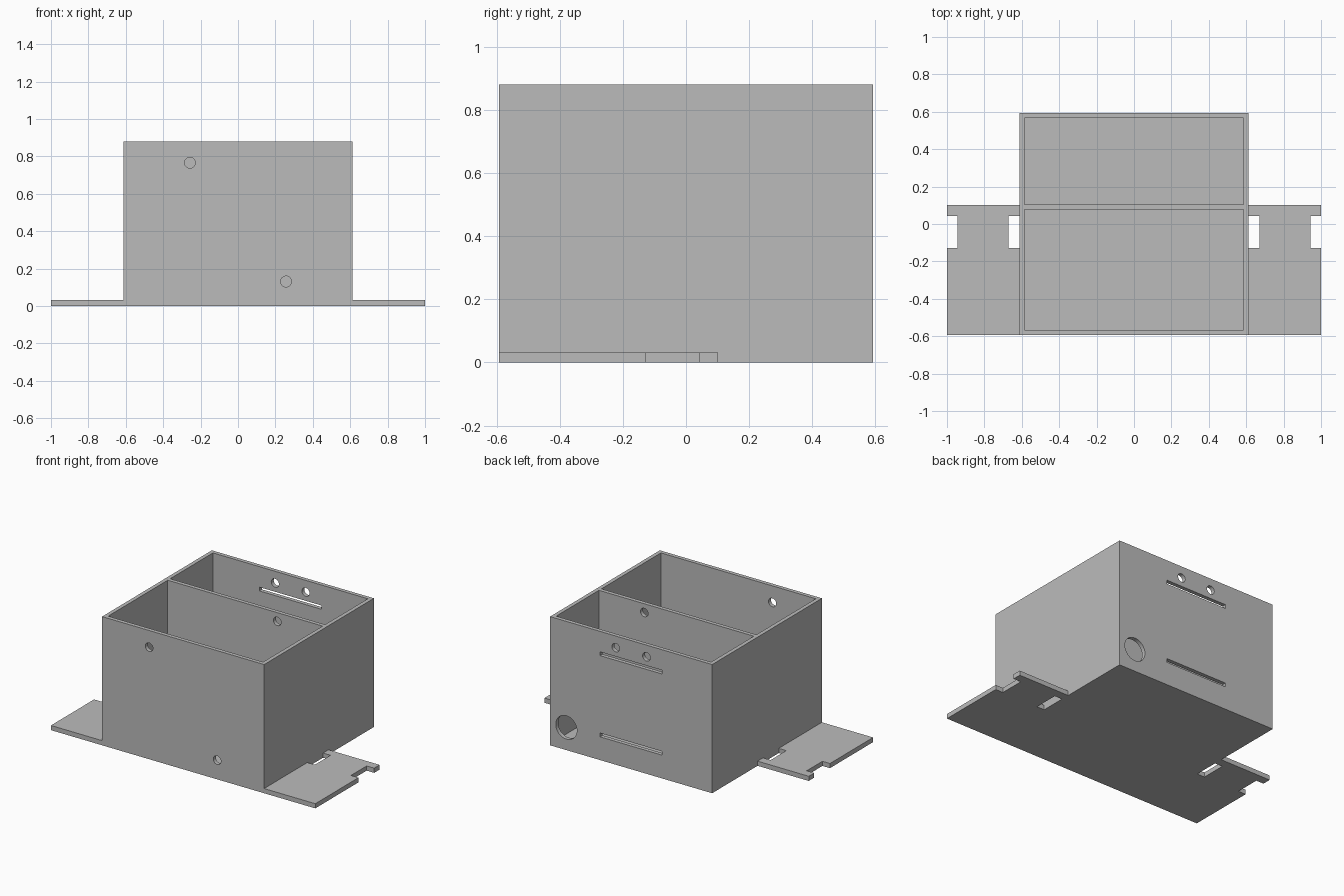
import bpy
import bmesh
import math
from mathutils import Matrix, Vector

cube = bpy.data.objects.get("Cube")
if cube:
    bpy.data.objects.remove(cube, do_unlink=True)

# Main sizes
HALF_X, HALF_Y, HEIGHT = 0.613, 0.593, 0.88
WALL, FLOOR = 0.027, 0.032
DIVIDER_FRONT, DIVIDER_BACK = 0.077, 0.104
HOLE = 0.029

grey = bpy.data.materials.new("plain grey")
grey.use_nodes = True
grey.diffuse_color = (0.5, 0.5, 0.5, 1)
grey.node_tree.nodes["Principled BSDF"].inputs["Base Color"].default_value = (0.5, 0.5, 0.5, 1)


def make_object(name, bm):
    bmesh.ops.recalc_face_normals(bm, faces=bm.faces)
    mesh = bpy.data.meshes.new(name)
    bm.to_mesh(mesh)
    bm.free()
    mesh.materials.append(grey)
    obj = bpy.data.objects.new(name, mesh)
    bpy.context.collection.objects.link(obj)
    return obj


def add_box(bm, low, high):
    low, high = Vector(low), Vector(high)
    matrix = Matrix.Translation((low + high) / 2) @ Matrix.Diagonal((*(high - low), 1))
    bmesh.ops.create_cube(bm, size=1, matrix=matrix)


def add_hole(bm, x, y, z, radius):
    matrix = Matrix.Translation((x, y, z)) @ Matrix.Rotation(math.pi / 2, 4, "X")
    bmesh.ops.create_cone(bm, cap_ends=True, segments=32, radius1=radius,
                          radius2=radius, depth=WALL * 3, matrix=matrix)


def cut(obj, bm):
    cutter = make_object("cutter", bm)
    cutter.hide_render = True
    mod = obj.modifiers.new("cut", "BOOLEAN")
    mod.operation = "DIFFERENCE"
    mod.solver = "EXACT"
    mod.object = cutter
    bpy.context.view_layer.update()
    graph = bpy.context.evaluated_depsgraph_get()
    result = bpy.data.meshes.new_from_object(obj.evaluated_get(graph))
    obj.modifiers.clear()
    obj.data = result
    bpy.data.objects.remove(cutter, do_unlink=True)


# Open box with a solid floor
bm = bmesh.new()
add_box(bm, (-HALF_X, -HALF_Y, 0), (HALF_X, HALF_Y, HEIGHT))
box = make_object("divided_box", bm)

# Two compartments either side of the divider
bm = bmesh.new()
inner = HALF_X - WALL
for y0, y1 in ((WALL - HALF_Y, DIVIDER_FRONT), (DIVIDER_BACK, HALF_Y - WALL)):
    add_box(bm, (-inner, y0, FLOOR), (inner, y1, HEIGHT + 0.2))
cut(box, bm)

# Holes and slots through the front wall, divider and back wall
bm = bmesh.new()
front, back = -HALF_Y + WALL / 2, HALF_Y - WALL / 2
middle = (DIVIDER_FRONT + DIVIDER_BACK) / 2
add_hole(bm, -0.257, front, 0.766, HOLE)
add_hole(bm, 0.257, front, 0.131, HOLE)
add_hole(bm, 0.243, middle, 0.82, HOLE)
add_hole(bm, 0.49, back, 0.155, 0.08)
for x in (-0.116, 0.116):
    add_hole(bm, x, back, 0.80, HOLE)
for z in (0.172, 0.727):
    add_box(bm, (-0.235, back - WALL, z - 0.013), (0.235, back + WALL, z + 0.013))
cut(box, bm)

# Side flanges, each notched on its inner and outer edge
NOTCH_LOW, NOTCH_HIGH, NOTCH = -0.127, 0.043, 0.057
FLANGE_BACK = 0.102
inner_edge = [(HALF_X, FLANGE_BACK), (HALF_X, NOTCH_HIGH), (HALF_X + NOTCH, NOTCH_HIGH),
              (HALF_X + NOTCH, NOTCH_LOW), (HALF_X, NOTCH_LOW), (HALF_X, -HALF_Y)]
outer_edge = [(HALF_X + 1 - x, y) for x, y in reversed(inner_edge)]
for name, side in (("left_flange", 1), ("right_flange", -1)):
    bm = bmesh.new()
    face = bm.faces.new([bm.verts.new((side * x, y, 0)) for x, y in inner_edge + outer_edge])
    grown = bmesh.ops.extrude_face_region(bm, geom=[face])["geom"]
    bmesh.ops.translate(bm, vec=(0, 0, FLOOR),
                        verts=[v for v in grown if isinstance(v, bmesh.types.BMVert)])
    make_object(name, bm)

# Smooth round holes, crisp edges elsewhere
bpy.ops.object.select_all(action="DESELECT")
box.select_set(True)
bpy.context.view_layer.objects.active = box
bpy.ops.object.shade_smooth_by_angle(angle=math.radians(30))
